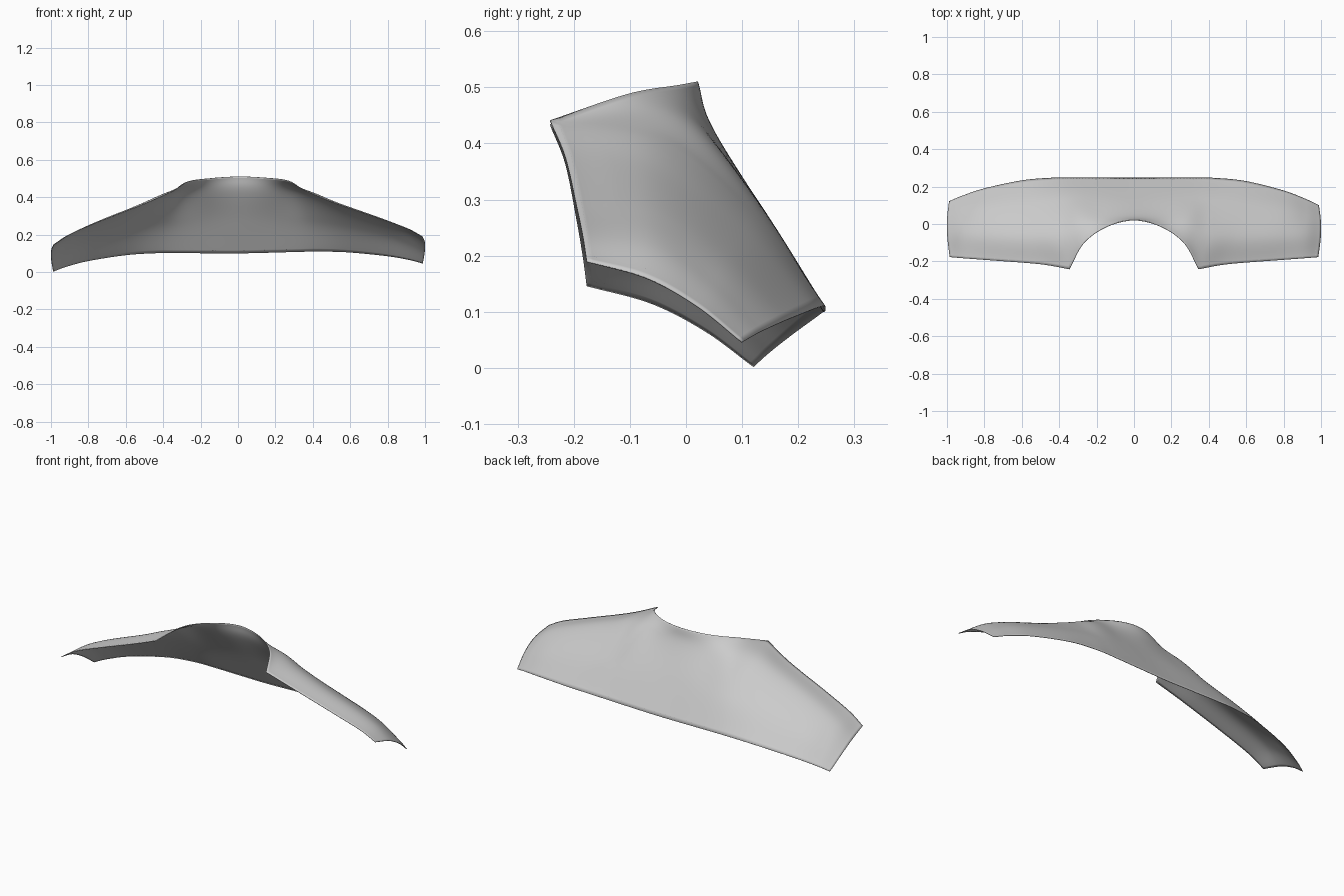
import bpy, bmesh
from mathutils import Vector

if "Cube" in bpy.data.objects:
    bpy.data.objects.remove(bpy.data.objects["Cube"])

# Right-half sections, from neck / front edge over the shoulder to the back hem
HALF = [
    [(0, .02, .51), (0, .045, .43), (0, .14, .275), (0, .246, .1)],
    [(.15, -.017, .503), (.16, .035, .425), (.17, .14, .278), (.18, .247, .104)],
    [(.27, -.105, .487), (.29, .015, .425), (.31, .14, .272), (.32, .247, .108)],
    [(.345, -.242, .44), (.4, -.05, .412), (.42, .12, .272), (.44, .245, .11)],
    [(.5, -.215, .375), (.55, -.06, .355), (.58, .1, .245), (.6, .228, .105)],
    [(.75, -.195, .288), (.78, -.06, .275), (.8, .07, .195), (.8, .178, .085)],
    [(.9, -.184, .235), (.91, -.06, .22), (.92, .045, .15), (.92, .132, .064)],
    [(.985, -.177, .19), (.998, -.07, .16), (.998, .02, .11), (.988, .1, .046)],
]


def left(p):
    """Mirror a point; the left sleeve hangs slightly lower."""
    x, y, z = p
    return Vector((-x, y + .022 * x ** 4 * (y + .18) / .28, z - .018 * x - .027 * x ** 4))


SECTIONS = [[left(p) for p in s] for s in HALF[:0:-1]] + [[Vector(p) for p in s] for s in HALF]
N = len(SECTIONS) - 1
CORNERS = (4, 10)  # sections that end in the sharp neck corners


def spline(pts, t):
    """Point on a Catmull-Rom curve, t counted in control points."""
    i = min(max(int(t), 0), len(pts) - 2)
    f = t - i
    b, c = pts[i], pts[i + 1]
    a = pts[i - 1] if i > 0 else b * 2 - c
    d = pts[i + 2] if i + 2 < len(pts) else c * 2 - b
    return (b * 2 + (c - a) * f + (a * 2 - b * 5 + c * 4 - d) * f ** 2
            + (b * 3 - a - c * 3 + d) * f ** 3) * .5


def surface(s, t):
    """s runs from left cuff to right cuff, t from front edge to back hem."""
    lo = max([0] + [c for c in CORNERS if c <= s])
    hi = min([N] + [c for c in CORNERS if c > s])
    edge = [r[0] for r in SECTIONS]
    rows = [spline(edge[lo:hi + 1], s - lo) if hi > lo else edge[lo]]
    rows += [spline([r[k] for r in SECTIONS], s) for k in (1, 2, 3)]
    return spline(rows, t)


# Cloth shell
NS, NT = N * 8, 30
bm = bmesh.new()
grid = [[bm.verts.new(surface(i * N / NS, j * 3 / NT)) for j in range(NT + 1)] for i in range(NS + 1)]
for i in range(NS):
    for j in range(NT):
        bm.faces.new((grid[i][j], grid[i][j + 1], grid[i + 1][j + 1], grid[i + 1][j]))
bmesh.ops.recalc_face_normals(bm, faces=bm.faces)
mesh = bpy.data.meshes.new("shoulder_yoke")
bm.to_mesh(mesh)
bm.free()
yoke = bpy.data.objects.new("shoulder_yoke", mesh)
bpy.context.collection.objects.link(yoke)
thick = yoke.modifiers.new("cloth", 'SOLIDIFY')
thick.thickness = .003
thick.offset = 0
bpy.context.view_layer.objects.active = yoke
yoke.select_set(True)
bpy.ops.object.shade_smooth_by_angle()


# Dashed stitching just inside the edges
def stitches(name, start, end, count):
    curve = bpy.data.curves.new(name, 'CURVE')
    curve.dimensions = '3D'
    curve.bevel_depth = .0018
    curve.bevel_resolution = 0
    for k in range(count):
        dash = curve.splines.new('POLY')
        dash.points.add(1)
        for p, f in zip(dash.points, (k + .15, k + .8)):
            st = [a + (b - a) * f / count for a, b in zip(start, end)]
            p.co = (*surface(*st), 1)
    bpy.context.collection.objects.link(bpy.data.objects.new(name, curve))


stitches("back_hem_stitching", (.15, 2.91), (N - .15, 2.91), 100)
for side, a, b in (("left", .22, 4), ("right", N - .22, 10)):
    stitches(side + "_cuff_stitching", (a, .08), (a, 2.9), 20)
    stitches(side + "_front_stitching", (a, .07), (b, .07), 36)
